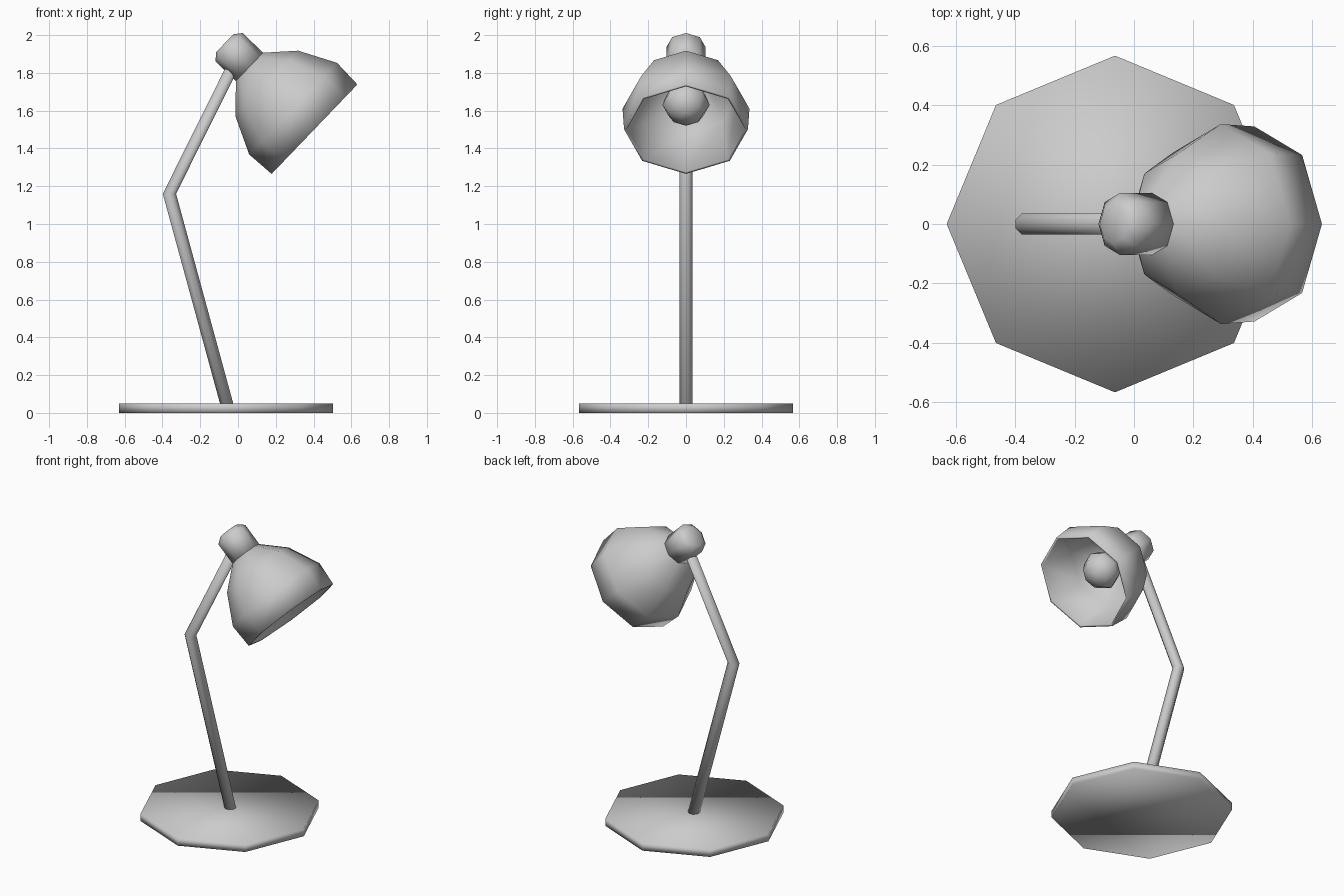
import bpy, math
from mathutils import Vector

if "Cube" in bpy.data.objects:
    bpy.data.objects.remove(bpy.data.objects["Cube"])

SIDES = 8
AXIS = Vector((0.722, 0, -0.692))    # direction the lamp head points
UP = Vector((0.692, 0, 0.722))
RIM = Vector((0.405, 0, 1.502))      # centre of the shade opening
Y = Vector((0, 1, 0))


def loft(name, rings, cap_start=True, cap_end=True):
    """Skin a list of (centre, radius, u, v, phase) rings."""
    verts, faces = [], []
    for c, r, u, v, phase in rings:
        for i in range(SIDES):
            a = 2 * math.pi * i / SIDES + phase
            verts.append(Vector(c) + u * (r * math.cos(a)) + v * (r * math.sin(a)))
    for k in range(len(rings) - 1):
        for i in range(SIDES):
            j = (i + 1) % SIDES
            faces.append((k * SIDES + i, k * SIDES + j,
                          (k + 1) * SIDES + j, (k + 1) * SIDES + i))
    if cap_start:
        faces.append(tuple(reversed(range(SIDES))))
    if cap_end:
        n = (len(rings) - 1) * SIDES
        faces.append(tuple(range(n, n + SIDES)))
    mesh = bpy.data.meshes.new(name)
    mesh.from_pydata(verts, [], faces)
    mesh.polygons.foreach_set("use_smooth", [True] * len(mesh.polygons))
    mesh.update()
    obj = bpy.data.objects.new(name, mesh)
    bpy.context.collection.objects.link(obj)
    return obj


def head_part(name, profile, **caps):
    """Revolve (distance from opening, radius) pairs around the head axis."""
    return loft(name, [(RIM + AXIS * d, r, Y, UP, 0) for d, r in profile], **caps)


def upright(name, points, phase=0):
    """Stack horizontal rings given as (x, z, radius)."""
    return loft(name, [((x, 0, z), r, Vector((1, 0, 0)), Y, phase)
                       for x, z, r in points])


# Base plate
upright("base", [(-0.064, 0, 0.566), (-0.064, 0.05, 0.566)])

# Bent arm
upright("arm", [(-0.055, 0.03, 0.038), (-0.363, 1.16, 0.038), (-0.01, 1.87, 0.038)],
        math.pi / SIDES)

# Socket cap behind the shade
head_part("socket_cap", [(-0.658, 0.065), (-0.627, 0.104), (-0.47, 0.104)])

# Shade: outer surface to the rim, then back along the inner surface
head_part("shade", [(-0.485, 0.095), (-0.35, 0.24), (-0.157, 0.336), (0, 0.328),
                    (0, 0.314), (-0.257, 0.272), (-0.45, 0.09)])

# Bulb
head_part("bulb", [(-0.46, 0.055), (-0.31, 0.06), (-0.24, 0.11), (-0.185, 0.125),
                   (-0.12, 0.09), (-0.09, 0.03)])
